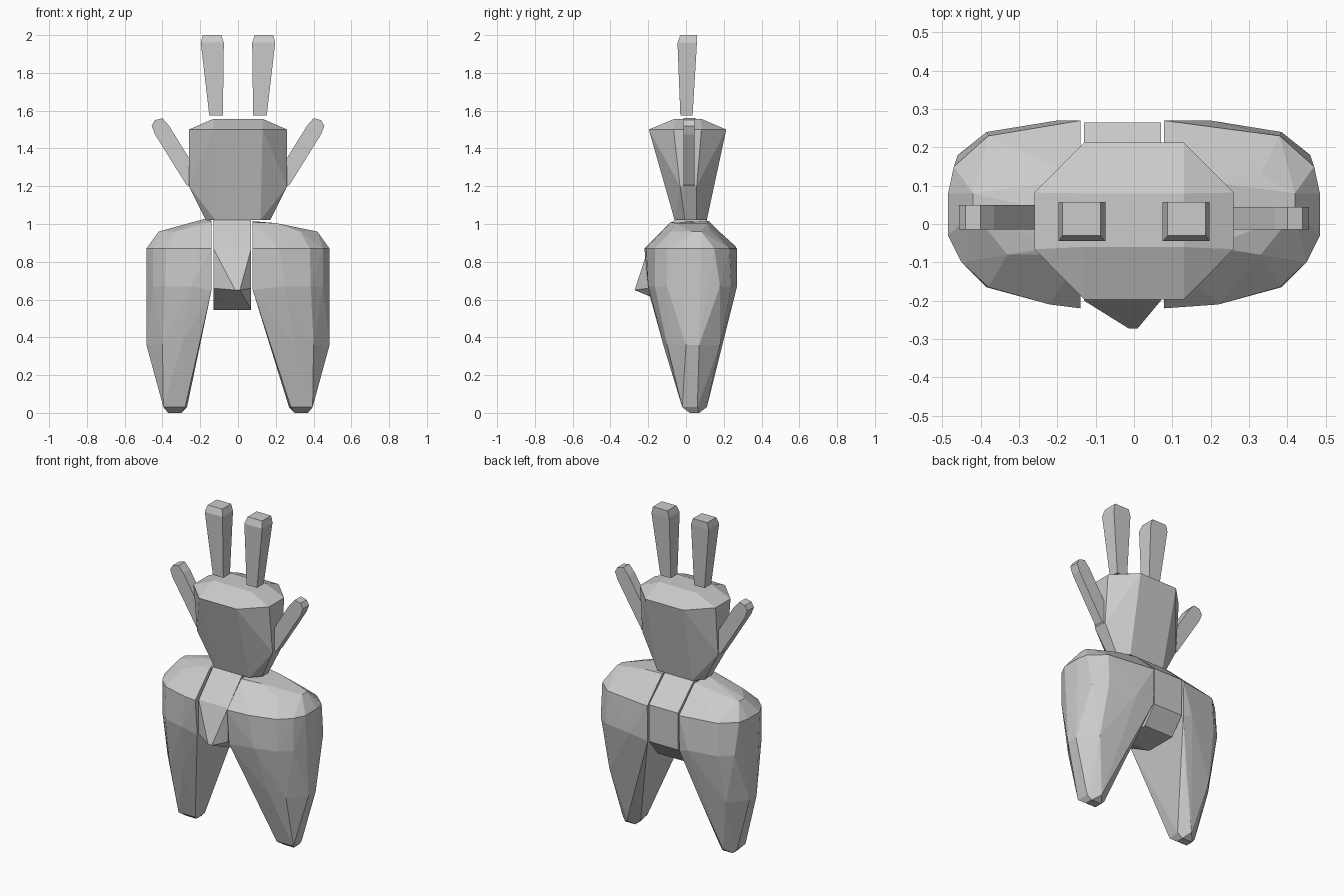
import bpy
import bmesh
import math

if "Cube" in bpy.data.objects:
    bpy.data.objects.remove(bpy.data.objects["Cube"])


def hull(name, points):
    """Faceted convex solid through the given points."""
    bm = bmesh.new()
    for p in points:
        bm.verts.new(p)
    res = bmesh.ops.convex_hull(bm, input=bm.verts[:])
    loose = {v for v in res["geom_interior"] + res["geom_unused"]
             if isinstance(v, bmesh.types.BMVert)}
    bmesh.ops.delete(bm, geom=list(loose), context='VERTS')
    bmesh.ops.dissolve_limit(bm, angle_limit=math.radians(2),
                             verts=bm.verts[:], edges=bm.edges[:])
    bmesh.ops.recalc_face_normals(bm, faces=bm.faces[:])
    mesh = bpy.data.meshes.new(name)
    bm.to_mesh(mesh)
    bm.free()
    obj = bpy.data.objects.new(name, mesh)
    bpy.context.collection.objects.link(obj)
    return obj


def rect(x0, x1, y0, y1, z):
    return [(x, y, z) for x in (x0, x1) for y in (y0, y1)]


def octagon(x, y0, y1, z, cut=0.5):
    """Rectangle with trimmed corners."""
    yc, h = (y0 + y1) / 2, (y1 - y0) / 2
    k = 0.36
    return [(sx * a, yc + sy * b, z) for sx in (-1, 1) for sy in (-1, 1)
            for a, b in ((x, h * k), (x * cut, h))]


# Legs: cross-sections of (x, y) from the foot up to the hip
leg_sections = {
    0.03: [(.28, -.02), (.395, -.02), (.27, .06), (.395, .06), (.33, .11)],
    0.36: [(.485, 0), (.485, .07), (.40, -.10), (.30, -.12), (.22, .19), (.40, .18)],
    0.67: [(.20, .27), (.385, .24), (.46, .18), (.25, -.20), (.385, -.165), (.45, -.10)],
    0.87: [(.485, -.03), (.485, .08), (.47, .15), (.38, .23), (.18, .255),
           (.22, -.21), (.38, -.165), (.45, -.10)],
    0.96: [(.42, .03), (.42, .08), (.33, -.08), (.33, .13)],
    1.005: [(.20, -.06), (.20, .11)],
}
inner_side = [(-.20, .65), (.265, .65), (-.22, .87), (.27, .87), (-.08, 1.01), (.12, 1.015)]
for name, side, inner in (("left_leg", -1, .14), ("right_leg", 1, .078)):
    pts = rect(.30, .37, .02, .07, 0)
    pts += [(x, y, z) for z, ring in leg_sections.items() for x, y in ring]
    pts += [(inner, y, z) for y, z in inner_side]
    if side < 0:
        pts.append((.165, .02, 1.03))
    hull(name, [(side * x, y, z) for x, y, z in pts])

# Pelvis block between the legs, with a pointed front
profile = [(-.06, 1.02), (-.20, .87), (-.20, .66), (-.02, .545), (.18, .545),
           (.262, .65), (.265, .88), (.11, 1.02)]
hull("pelvis", [(x, y, z) for x in (-.13, .07) for y, z in profile]
     + [(-.015, -.272, .65), (.01, -.272, .65)])

# Torso: octagonal, tapering to the waist, with a chamfered top
hull("torso", octagon(.17, -.06, .11, 1.02, .7)
     + octagon(.26, -.11, .135, 1.2)
     + octagon(.26, -.197, .213, 1.5)
     + rect(-.13, .13, -.06, .08, 1.557))

# Raised arms
arm_profile = [(.26, 1.2), (.26, 1.35), (.365, 1.52), (.40, 1.56),
               (.44, 1.55), (.457, 1.52), (.44, 1.475), (.275, 1.21)]
for name, side, back in (("left_arm", -1, .05), ("right_arm", 1, .045)):
    hull(name, [(side * x, y, z) for x, z in arm_profile for y in (-.014, back)])

# Upright ears, slightly wider at the tip
for name, side in (("left_ear", -1), ("right_ear", 1)):
    pts = (rect(.08, .152, -.03, .035, 1.575)
           + rect(.075, .197, -.045, .058, 1.96)
           + rect(.088, .187, -.03, .058, 2.0))
    hull(name, [(side * x, y, z) for x, y, z in pts])
